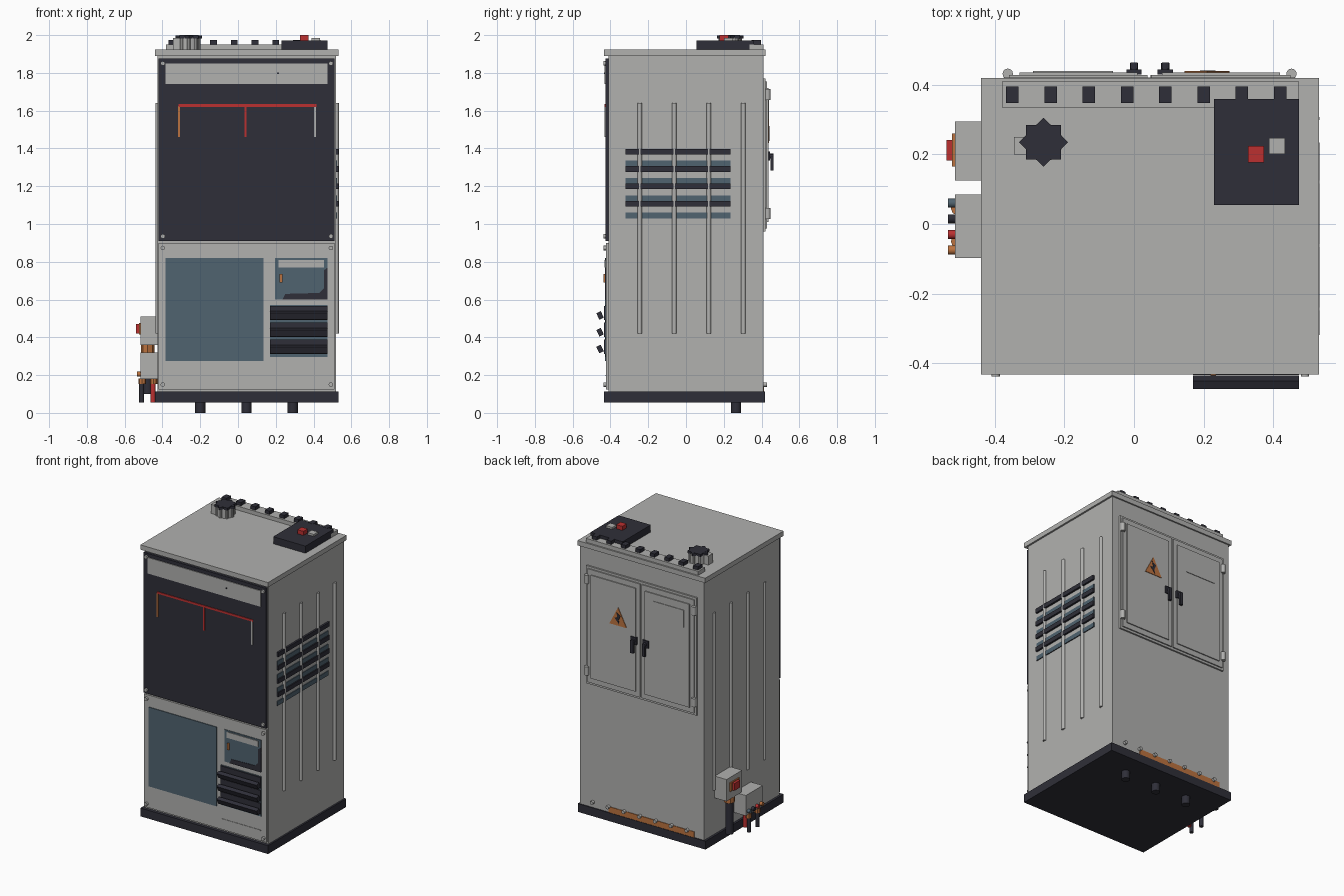
import bpy, bmesh, math
from mathutils import Matrix, Vector

cube = bpy.data.objects.get("Cube")
if cube:
    bpy.data.objects.remove(cube)


def material(name, rgb):
    m = bpy.data.materials.new(name)
    m.use_nodes = True
    m.diffuse_color = (*rgb, 1)
    bsdf = next(n for n in m.node_tree.nodes if n.type == 'BSDF_PRINCIPLED')
    bsdf.inputs["Base Color"].default_value = (*rgb, 1)
    return m


GREY = material("light grey", (0.44, 0.44, 0.43))
DARK = material("charcoal", (0.028, 0.028, 0.04))
BLUE = material("slate blue", (0.08, 0.125, 0.16))
RED = material("red", (0.5, 0.03, 0.03))
ORANGE = material("copper", (0.5, 0.17, 0.05))


def finish(name, bm, mat):
    bmesh.ops.recalc_face_normals(bm, faces=bm.faces)
    mesh = bpy.data.meshes.new(name)
    bm.to_mesh(mesh)
    bm.free()
    mesh.materials.append(mat)
    ob = bpy.data.objects.new(name, mesh)
    bpy.context.collection.objects.link(ob)
    return ob


def box(name, mat, x, y, z, tilt=None):
    """Box from (min, max) ranges, optionally rotated about its centre by (angle, axis)."""
    lo, hi = Vector((x[0], y[0], z[0])), Vector((x[1], y[1], z[1]))
    bm = bmesh.new()
    bmesh.ops.create_cube(bm, size=1)
    rot = Matrix.Rotation(tilt[0], 4, tilt[1]) if tilt else Matrix()
    bm.transform(Matrix.Translation((lo + hi) / 2) @ rot @ Matrix.Diagonal((*(hi - lo), 1)))
    return finish(name, bm, mat)


def rod(name, mat, centre, r, length, axis='Z', sides=12):
    bm = bmesh.new()
    bmesh.ops.create_cone(bm, cap_ends=True, segments=sides, radius1=r, radius2=r, depth=length)
    turn = {'X': Matrix.Rotation(math.pi / 2, 4, 'Y'),
            'Y': Matrix.Rotation(math.pi / 2, 4, 'X'), 'Z': Matrix()}[axis]
    bm.transform(Matrix.Translation(centre) @ turn)
    for f in bm.faces:
        f.smooth = len(f.verts) == 4 and sides > 8
    ob = finish(name, bm, mat)
    if sides > 8:
        for e in ob.data.edges:
            e.use_edge_sharp = any(len(p.vertices) > 4 and set(e.vertices) <= set(p.vertices)
                                   for p in ob.data.polygons)
    return ob


def plate(name, mat, points, y, depth):
    """Outline in x, z extruded along y."""
    bm = bmesh.new()
    face = bm.faces.new([bm.verts.new((px, y, pz)) for px, pz in points])
    moved = bmesh.ops.extrude_face_region(bm, geom=[face])["geom"]
    bmesh.ops.translate(bm, vec=(0, depth, 0),
                        verts=[v for v in moved if isinstance(v, bmesh.types.BMVert)])
    return finish(name, bm, mat)


# Cabinet shell, plinth, roof and feet
box("cabinet_body", GREY, (-0.425, 0.52), (-0.41, 0.41), (0.1, 1.9))
box("plinth", DARK, (-0.44, 0.532), (-0.433, 0.417), (0.055, 0.112))
box("roof", GREY, (-0.44, 0.532), (-0.433, 0.42), (1.89, 1.923))
for fx in (-0.2, 0.045, 0.29):
    rod("foot", DARK, (fx, 0.265, 0.03), 0.027, 0.06)

# Front panels with corner screws
box("upper_front_panel", DARK, (-0.42, 0.512), (-0.427, -0.4), (0.91, 1.875))
box("lower_front_panel", GREY, (-0.42, 0.512), (-0.423, -0.4), (0.125, 0.9))
box("header_plate", GREY, (-0.385, 0.475), (-0.432, -0.42), (1.74, 1.85))
box("header_mark", DARK, (0.207, 0.217), (-0.434, -0.43), (1.793, 1.803))
for sx in (-0.398, 0.492):
    for sz in (0.15, 0.873, 0.935, 1.85):
        rod("panel_screw", GREY, (sx, -0.427, sz), 0.012, 0.022, 'Y')

# Painted circuit diagram
box("diagram_bar", RED, (-0.315, 0.415), (-0.431, -0.42), (1.62, 1.634))
for dx, mat in ((-0.312, ORANGE), (0.04, RED), (0.408, GREY)):
    box("diagram_drop", mat, (dx - 0.006, dx + 0.006), (-0.431, -0.42), (1.46, 1.625))

# Lower front windows and control display
box("large_window", BLUE, (-0.383, 0.135), (-0.428, -0.42), (0.275, 0.82))
box("display_panel", BLUE, (0.195, 0.475), (-0.427, -0.42), (0.6, 0.82))
box("display_header", GREY, (0.215, 0.455), (-0.431, -0.42), (0.77, 0.81))
box("display_lamp", ORANGE, (0.22, 0.236), (-0.436, -0.42), (0.69, 0.735))
plate("display_corner_trim", DARK, [(0.235, 0.6), (0.475, 0.6), (0.475, 0.77), (0.455, 0.755),
                                    (0.455, 0.66), (0.43, 0.635), (0.25, 0.63)], -0.43, 0.01)
box("lower_trim", GREY, (0.17, 0.47), (-0.426, -0.42), (0.194, 0.2))

# Front louvre grille
box("louvre_backing", BLUE, (0.17, 0.475), (-0.427, -0.42), (0.295, 0.57))
for i in range(3):
    z = 0.529 - i * 0.089
    box("louvre_plate", DARK, (0.17, 0.475), (-0.435, -0.42), (z - 0.038, z + 0.038))
    box("louvre_slat", DARK, (0.17, 0.475), (-0.468, -0.442), (z - 0.032, z + 0.006),
        (math.radians(25), 'X'))

# Side vent: alternating coloured strips
for i in range(5):
    z = 1.398 - i * 0.092
    if i < 4:
        box("vent_slat", DARK, (0.515, 0.533), (-0.32, 0.235), (z - 0.03, z))
    if i:
        box("vent_gap", BLUE, (0.515, 0.525), (-0.32, 0.235), (z, z + 0.03))
    if i == 4:
        break
box("vent_gap_edge", DARK, (0.515, 0.524), (-0.32, 0.235), (1.028, 1.032))

# Vertical stiffening ribs on both sides
for x in (-0.425, 0.522):
    for i in range(4):
        rod("side_rib", GREY, (x, -0.245 + i * 0.183, 1.03), 0.012, 1.22, 'Z', 10)

# Roof rail with clips
box("roof_rail", GREY, (-0.38, 0.475), (0.335, 0.41), (1.92, 1.95))
for i in range(8):
    x = -0.35 + i * 0.11
    box("rail_clip", DARK, (x - 0.018, x + 0.018), (0.348, 0.396), (1.94, 1.973))

# Roof vent: collar under an eight-pointed cap
rod("vent_collar", GREY, (-0.26, 0.235, 1.953), 0.055, 0.07, 'Z', 16)
box("vent_collar_block", GREY, (-0.345, -0.28), (0.2, 0.25), (1.92, 1.985))
for i in range(8):
    a = i * math.pi / 4
    rod("vent_flute", GREY, (-0.26 + 0.052 * math.cos(a), 0.235 + 0.052 * math.sin(a), 1.953),
        0.01, 0.07, 'Z', 8)
for a in (0, math.pi / 4):
    box("vent_cap", DARK, (-0.31, -0.21), (0.185, 0.285), (1.983, 2.0 - a * 0.001), (a, 'Z'))

# Roof control box
box("control_box", DARK, (0.23, 0.475), (0.055, 0.36), (1.92, 1.972))
box("control_red_button", RED, (0.328, 0.374), (0.177, 0.224), (1.97, 2.0))
box("control_grey_button", GREY, (0.388, 0.435), (0.202, 0.248), (1.97, 1.986))

# Rear double doors
box("door_frame", GREY, (-0.375, 0.465), (0.4, 0.421), (0.96, 1.77))
for s in (-1, 1):
    def span(a, b):
        return sorted((0.045 + s * a, 0.045 + s * b))
    box("door_leaf", GREY, span(0.006, 0.405), (0.42, 0.429), (0.975, 1.755))
    box("door_raised_panel", GREY, span(0.035, 0.375), (0.428, 0.436), (1.01, 1.72))
    for z in (1.055, 1.685):
        rod("door_hinge", GREY, (0.045 + s * 0.408, 0.432, z), 0.015, 0.058)
    hx = 0.045 + s * 0.045
    box("handle_base", DARK, (hx - 0.022, hx + 0.022), (0.43, 0.444), (1.335, 1.385))
    rod("handle_spindle", DARK, (hx, 0.448, 1.36), 0.012, 0.03, 'Y')
    box("handle_lever", DARK, (hx - 0.01, hx + 0.01), (0.448, 0.464), (1.282, 1.37))
box("door_label", GREY, (-0.29, -0.06), (0.43, 0.44), (1.55, 1.67))
plate("warning_triangle", ORANGE, [(0.145, 1.43), (0.275, 1.43), (0.21, 1.555)], 0.434, 0.006)
plate("warning_bolt", DARK, [(0.19, 1.5), (0.222, 1.52), (0.212, 1.485), (0.235, 1.48),
                             (0.2, 1.44), (0.205, 1.47)], 0.438, 0.004)

# Rear copper earth strip with screws
box("earth_strip", ORANGE, (-0.35, 0.3), (0.405, 0.414), (0.11, 0.152))
for i in range(7):
    rod("rear_screw", GREY, (0.42 - i * 0.12, 0.417, 0.15), 0.012, 0.024, 'Y')

# Switch box on the right side
box("switch_box", GREY, (-0.515, -0.42), (0.125, 0.295), (0.36, 0.51))
box("switch_plate", ORANGE, (-0.523, -0.51), (0.165, 0.26), (0.415, 0.475))
box("switch_toggle", RED, (-0.54, -0.515), (0.182, 0.242), (0.42, 0.47))
rod("switch_gland", ORANGE, (-0.478, 0.21, 0.34), 0.036, 0.042, 'Z', 8)
rod("switch_cable", DARK, (-0.478, 0.21, 0.22), 0.026, 0.24)

# Junction box on the right side with plugs and cables
box("junction_box", GREY, (-0.515, -0.42), (-0.098, 0.085), (0.18, 0.32))
for y, mat in ((0.06, BLUE), (0.015, DARK), (-0.03, RED), (-0.075, ORANGE)):
    rod("junction_plug", mat, (-0.522, y, 0.205), 0.013, 0.026, 'X')
for y, x, mat in ((-0.05, -0.51, DARK), (0.0, -0.45, RED), (0.045, -0.51, DARK)):
    rod("cable_gland", ORANGE, (x + 0.003, y, 0.168), 0.02, 0.03, 'Z', 8)
    rod("cable", mat, (x, y, 0.11), 0.013, 0.11)
